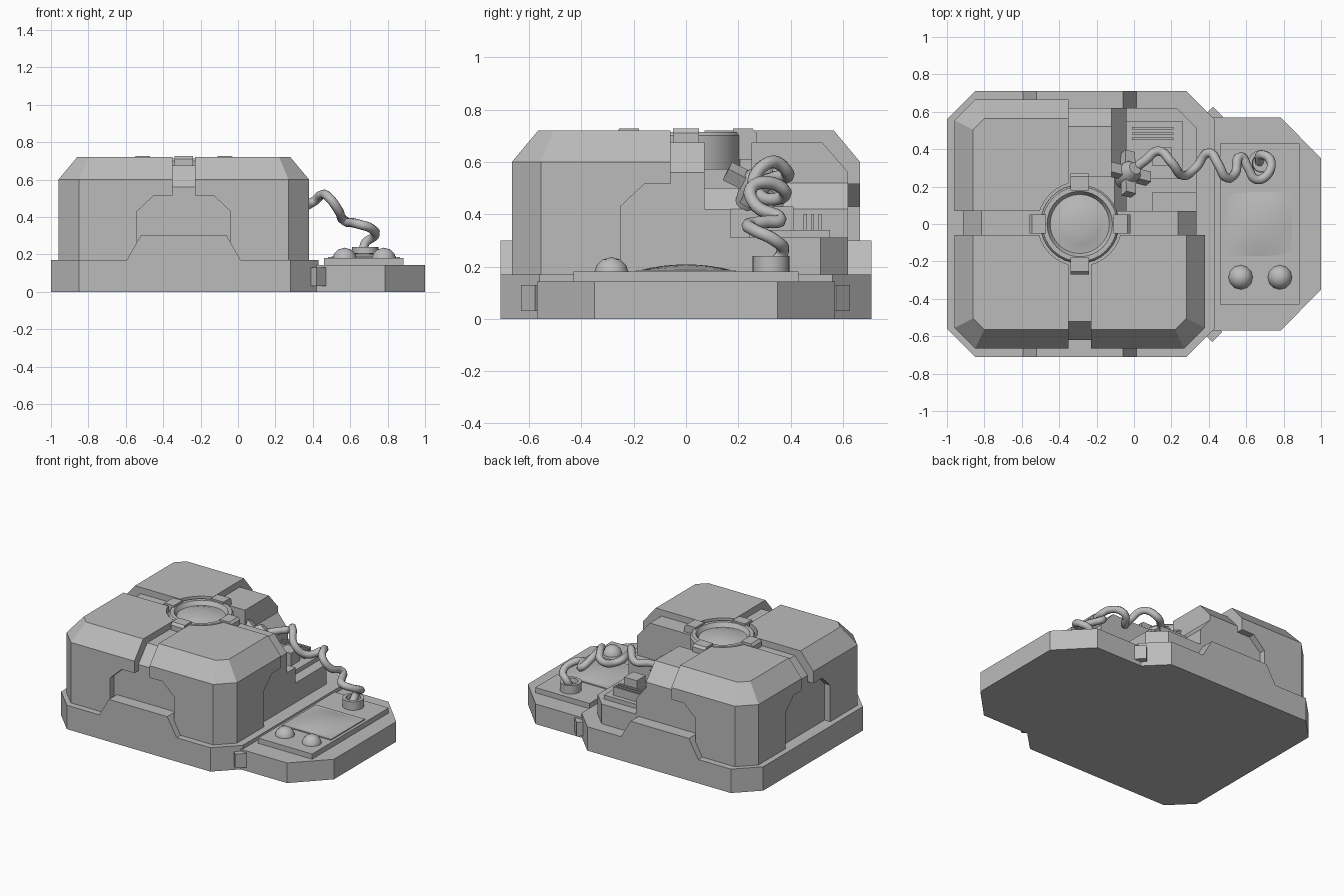
import bpy, bmesh, math
from mathutils import Vector, Matrix

if "Cube" in bpy.data.objects:
    bpy.data.objects.remove(bpy.data.objects["Cube"])

grey = bpy.data.materials.new("plain_grey")
grey.use_nodes = True
grey.diffuse_color = (0.5, 0.5, 0.5, 1)
grey.node_tree.nodes["Principled BSDF"].inputs["Base Color"].default_value = (0.5, 0.5, 0.5, 1)


def finish(name, bm, smooth=False):
    bmesh.ops.recalc_face_normals(bm, faces=bm.faces)
    mesh = bpy.data.meshes.new(name)
    bm.to_mesh(mesh)
    bm.free()
    mesh.materials.append(grey)
    obj = bpy.data.objects.new(name, mesh)
    bpy.context.collection.objects.link(obj)
    if smooth:
        activate(obj)
        bpy.ops.object.shade_smooth_by_angle(angle=math.radians(35))
    return obj


def activate(obj):
    bpy.ops.object.select_all(action='DESELECT')
    obj.select_set(True)
    bpy.context.view_layer.objects.active = obj


def loft(name, rings):
    bm = bmesh.new()
    loops = [[bm.verts.new(p) for p in ring] for ring in rings]
    n = len(loops[0])
    for a, b in zip(loops, loops[1:]):
        for i in range(n):
            bm.faces.new((a[i], a[(i + 1) % n], b[(i + 1) % n], b[i]))
    bm.faces.new(loops[0][::-1])
    bm.faces.new(loops[-1])
    return finish(name, bm)


def prism(name, profile, axis, lo, hi):
    place = {'x': lambda a, b, t: (t, a, b),
             'y': lambda a, b, t: (a, t, b),
             'z': lambda a, b, t: (a, b, t)}[axis]
    return loft(name, [[place(a, b, t) for a, b in profile] for t in (lo, hi)])


def box(name, x0, x1, y0, y1, z0, z1):
    return prism(name, [(x0, y0), (x1, y0), (x1, y1), (x0, y1)], 'z', z0, z1)


def octagon(x0, x1, y, cut):
    return [(x0 + cut, -y), (x1 - cut, -y), (x1, -y + cut), (x1, y - cut),
            (x1 - cut, y), (x0 + cut, y), (x0, y - cut), (x0, -y + cut)]


def lathe(name, profile, centre, sides=32, smooth=True):
    bm = bmesh.new()
    verts = [bm.verts.new((r, 0, z)) for r, z in profile]
    edges = [bm.edges.new(pair) for pair in zip(verts, verts[1:])]
    bmesh.ops.spin(bm, geom=verts + edges, cent=(0, 0, 0), axis=(0, 0, 1),
                   angle=math.tau, steps=sides, use_duplicate=False)
    bmesh.ops.remove_doubles(bm, verts=bm.verts, dist=0.0005)
    bmesh.ops.translate(bm, verts=bm.verts, vec=(centre[0], centre[1], 0))
    return finish(name, bm, smooth)


def cut(obj, cutters):
    activate(obj)
    for cutter in cutters:
        mod = obj.modifiers.new("cut", 'BOOLEAN')
        mod.operation = 'DIFFERENCE'
        mod.solver = 'EXACT'
        mod.object = cutter
        bpy.ops.object.modifier_apply(modifier=mod.name)


def chamfered_body(name, x0, x1, y, z_edge, z_top):
    low = octagon(x0, x1, y, 0.11)
    top = octagon(x0 + 0.1, x1 - 0.1, y - 0.1, 0.06)
    return loft(name, [[(*p, 0.15) for p in low], [(*p, z_edge) for p in low],
                       [(*p, z_top) for p in top]])


CX = -0.29  # hub centre in x

# Plinth with raised front and back kerbs
prism("plinth", octagon(-1, 0.43, 0.71, 0.15), 'z', 0, 0.17)
prism("plinth_kerb", [(-0.6, 0.16), (-0.52, 0.3), (-0.06, 0.3), (0.02, 0.16)], 'y', -0.71, 0.71)

# Inner core and the armour shell over it
core = chamfered_body("core", -0.915, 0.335, 0.62, 0.56, 0.675)
shell = chamfered_body("shell", -0.96, 0.38, 0.665, 0.6, 0.72)


def recess(c, half, g0, g1):
    return [(c - half, 0.1), (c - half, 0.43), (c - half + 0.09, 0.515), (g0, 0.515), (g0, 0.9),
            (g1, 0.9), (g1, 0.515), (c + half - 0.09, 0.515), (c + half, 0.43), (c + half, 0.1)]


shell_cutters = [
    prism("cut_front_back", recess(CX, 0.25, -0.35, -0.23), 'y', -0.9, 0.9),
    prism("cut_sides", recess(0, 0.25, -0.06, 0.07), 'x', -1.2, 0.6),
    box("cut_quadrant", -0.345, 0.6, 0.065, 0.9, 0.1, 0.9),
    lathe("cut_hub", [(0, 0.6), (0.225, 0.6), (0.225, 0.9), (0, 0.9)], (CX, 0)),
]
core_cutters = [
    prism("cut_bay", [(-0.12, 0.9), (-0.12, 0.52), (-0.04, 0.42), (-0.04, 0.1),
                      (0.6, 0.1), (0.6, 0.9)], 'y', 0.07, 0.9),
    box("cut_pocket", -0.25, 0, 0.071, 0.25, 0.5, 0.9),
]
cut(shell, shell_cutters)
cut(core, core_cutters)
for helper in shell_cutters + core_cutters:
    bpy.data.objects.remove(helper)

# Equipment bay in the open quadrant
prism("bay_deck", [(-0.1, 0.05), (0.335, 0.05), (0.335, 0.515), (0.23, 0.62), (-0.1, 0.62)],
      'z', 0.15, 0.31)
box("bay_step", 0.1, 0.335, 0.06, 0.17, 0.3, 0.42)
box("bay_panel", -0.04, 0.26, 0.24, 0.55, 0.3, 0.34)
box("bay_block", 0.1, 0.2, 0.31, 0.41, 0.33, 0.43)
for i in range(3):
    y = 0.45 + 0.028 * i
    box("bay_fin", -0.01, 0.21, y, y + 0.012, 0.33, 0.4)

# Hub with shallow lens and four clips
lathe("hub_ring", [(0, 0.57), (0.21, 0.57), (0.21, 0.7), (0.2, 0.714), (0.175, 0.714),
                   (0.158, 0.685), (0.155, 0.685), (0.11, 0.7), (0.055, 0.708), (0, 0.71)], (CX, 0))
for i in range(4):
    clip = prism("hub_clip", [(0.18, 0.61), (0.27, 0.61), (0.27, 0.71), (0.255, 0.727), (0.18, 0.727)],
                 'y', -0.05, 0.05)
    clip.matrix_world = Matrix.Translation((CX, 0, 0)) @ Matrix.Rotation(i * math.pi / 2, 4, 'Z')

# Side console
prism("console", [(0.4, -0.57), (0.785, -0.57), (1, -0.35), (1, 0.35), (0.785, 0.57), (0.4, 0.57)],
      'z', 0, 0.143)
box("console_plate", 0.46, 0.885, -0.43, 0.43, 0.13, 0.18)
box("screen_frame", 0.48, 0.865, -0.19, 0.19, 0.17, 0.187)

# Bulged screen
bm = bmesh.new()
bmesh.ops.create_grid(bm, x_segments=8, y_segments=8, size=1)
for v in bm.verts:
    u, w = v.co.x, v.co.y
    v.co = (0.672 + 0.178 * u, 0.175 * w, 0.186 + 0.022 * (1 - u * u) * (1 - w * w))
screen = finish("screen", bm, True)

# Dome buttons
for x in (0.57, 0.78):
    lathe("dome_button", [(0.065, 0.17), (0.065, 0.18), (0.056, 0.205), (0.035, 0.226), (0, 0.236)],
          (x, -0.285), 12)

# Clasps at the joint of plinth and console
for s in (-1, 1):
    clasp = box("clasp", -0.045, 0.045, -0.04, 0.035, 0.03, 0.13)
    clasp.matrix_world = Matrix.Translation((0.415, s * 0.57, 0)) @ Matrix.Rotation(s * math.pi / 4, 4, 'Z')

# Cable socket
lathe("cable_socket", [(0.07, 0.17), (0.07, 0.24), (0.048, 0.24), (0.045, 0.21), (0, 0.21)], (0.68, 0.325))

# Plug with four prongs
tilt = Vector((0.5, 0.4, 0.75)).to_track_quat('Z', 'Y').to_matrix().to_4x4()
place = Matrix.Translation((-0.03, 0.27, 0.51)) @ tilt
plug = lathe("plug", [(0, -0.12), (0.04, -0.12), (0.06, -0.03), (0.06, 0.03), (0.035, 0.07), (0, 0.07)],
             (0, 0), 12)
plug.matrix_world = place
for i in range(4):
    prong = box("plug_prong", 0.04, 0.125, -0.03, 0.03, -0.03, 0.025)
    prong.matrix_world = place @ Matrix.Rotation(math.pi / 4 + i * math.pi / 2, 4, 'Z')

# Coiled cable from plug to socket
path = [(-0.02, .28, .52), (.06, .34, .54), (.13, .39, .55), (.2, .33, .6), (.26, .26, .53),
        (.33, .3, .46), (.4, .38, .48), (.45, .32, .52), (.49, .25, .5), (.54, .27, .43),
        (.57, .36, .38), (.61, .3, .37), (.65, .24, .36), (.71, .26, .34), (.73, .34, .3),
        (.68, .37, .26), (.67, .33, .2)]
curve = bpy.data.curves.new("cable", 'CURVE')
curve.dimensions = '3D'
curve.bevel_depth = 0.025
curve.bevel_resolution = 2
curve.resolution_u = 6
curve.use_fill_caps = True
spline = curve.splines.new('BEZIER')
spline.bezier_points.add(len(path) - 1)
for point, co in zip(spline.bezier_points, path):
    point.co = co
    point.handle_left_type = point.handle_right_type = 'AUTO'
curve.materials.append(grey)
cable = bpy.data.objects.new("cable", curve)
bpy.context.collection.objects.link(cable)
